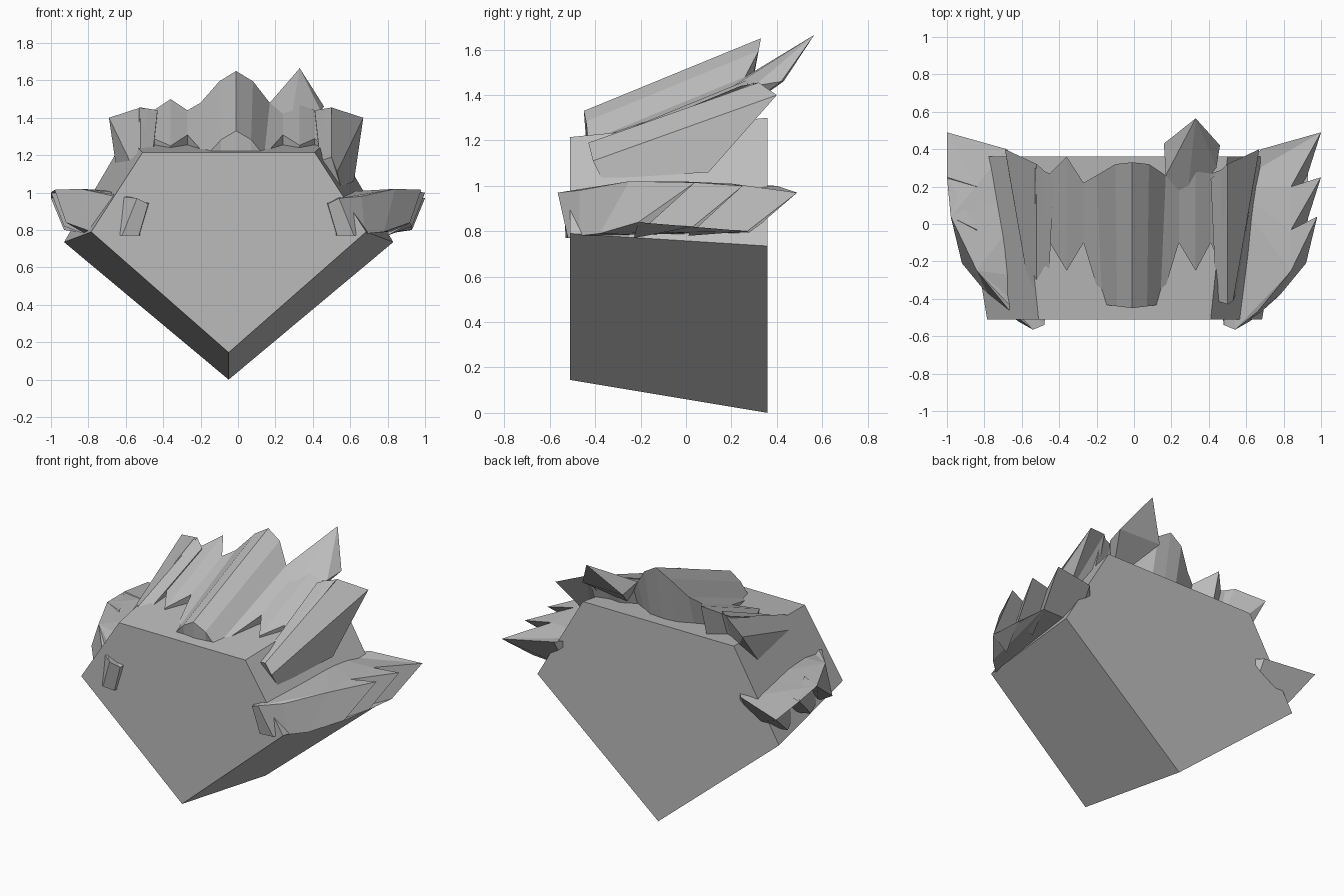
import bpy, bmesh

old = bpy.data.objects.get("Cube")
if old:
    bpy.data.objects.remove(old, do_unlink=True)

GREY = (0.5, 0.5, 0.5, 1)
stone = bpy.data.materials.new("stone_grey")
stone.use_nodes = True
stone.diffuse_color = GREY
shader = stone.node_tree.nodes["Principled BSDF"]
shader.inputs["Base Color"].default_value = GREY
shader.inputs["Roughness"].default_value = 0.8


def finish(name, bm):
    bmesh.ops.triangulate(bm, faces=[f for f in bm.faces if len(f.verts) > 4],
                          ngon_method='EAR_CLIP')
    bmesh.ops.recalc_face_normals(bm, faces=bm.faces[:])
    mesh = bpy.data.meshes.new(name)
    bm.to_mesh(mesh)
    bm.free()
    mesh.materials.append(stone)
    obj = bpy.data.objects.new(name, mesh)
    bpy.context.collection.objects.link(obj)
    return obj


def loft(name, rings):
    """Skin a closed solid through rings with equal point counts."""
    bm = bmesh.new()
    rows = [[bm.verts.new(p) for p in ring] for ring in rings]
    n = len(rows[0])
    for a, b in zip(rows, rows[1:]):
        for i in range(n):
            j = (i + 1) % n
            bm.faces.new((a[i], a[j], b[j], b[i]))
    bm.faces.new(rows[0][::-1])
    bm.faces.new(rows[-1])
    return finish(name, bm)


def mirrored(rings, centre):
    return [[(2 * centre - x, y, z) for x, y, z in r] for r in rings]


# Five-sided body, widening toward the back
def body_ring(y, side, side_z, top, top_z, low):
    c = -0.05
    return [(c, y, low), (c + side, y, side_z), (c + top, y, top_z),
            (c - top, y, top_z), (c - side, y, side_z)]


loft("body", [body_ring(-0.51, 0.735, 0.79, 0.46, 1.215, 0.145),
              body_ring(0.36, 0.88, 0.735, 0.55, 1.3, 0)])

# Ridged crown: front x, front y, back x, back y, back height
SLOPE = 0.41
ridges = [(-0.53, -0.28, -0.53, 0.3, 1.455), (-0.45, -0.1, -0.45, 0.27, 1.44),
          (-0.36, -0.25, -0.36, 0.36, 1.5), (-0.27, -0.1, -0.27, 0.22, 1.44),
          (-0.17, -0.43, -0.2, 0.26, 1.48), (-0.09, -0.44, -0.1, 0.32, 1.595),
          (-0.01, -0.45, -0.01, 0.33, 1.65), (0.07, -0.44, 0.08, 0.32, 1.595),
          (0.14, -0.43, 0.17, 0.26, 1.48), (0.24, -0.1, 0.24, 0.22, 1.44),
          (0.33, -0.25, 0.33, 0.28, 1.47), (0.41, -0.1, 0.41, 0.27, 1.44),
          (0.5, -0.3, 0.5, 0.3, 1.455)]
loft("crown_ridges", [[(fx, fy, bz - SLOPE * (by - fy)), (bx, by, bz),
                       (bx, by - 0.08, 1.22), (fx, fy + 0.01, 1.2)]
                      for fx, fy, bx, by, bz in ridges])

# Large spikes over both shoulders
shoulder = [[(0.44, -0.41, 1.17), (0.5, -0.43, 1.19), (0.53, -0.41, 1.11),
             (0.55, -0.37, 1.03), (0.44, -0.3, 1.03)],
            [(0.41, 0.24, 1.44), (0.5, 0.32, 1.455), (0.67, 0.4, 1.4),
             (0.62, 0.1, 1.06), (0.42, 0.12, 1.1)]]
loft("left_shoulder_spike", shoulder)
loft("right_shoulder_spike", mirrored(shoulder, -0.01))

# Three-pointed fin on each side, its front end poking out of the body
fin = [[(0.48, -0.54, 0.94), (0.54, -0.565, 0.97), (0.66, -0.47, 0.98),
        (0.84, -0.25, 1.02), (0.98, 0.04, 1.015), (0.84, -0.03, 1.02),
        (1, 0.25, 1), (0.84, 0.2, 1.01), (1, 0.49, 0.97),
        (0.68, 0.4, 1), (0.5, 0.2, 1), (0.45, -0.3, 0.98)],
       [(0.53, -0.53, 0.77), (0.62, -0.52, 0.77), (0.68, -0.47, 0.78),
        (0.78, -0.38, 0.79), (0.92, -0.21, 0.84), (0.8, -0.23, 0.77),
        (0.93, 0.03, 0.82), (0.8, 0.01, 0.78), (0.93, 0.27, 0.8),
        (0.68, 0.28, 0.79), (0.5, 0.2, 0.8), (0.45, -0.3, 0.8)]]
loft("left_side_fin", fin)
loft("right_side_fin", mirrored(fin, 0))

# Single tall spike leaning back
bm = bmesh.new()
base = [bm.verts.new(p) for p in
        [(0.16, 0.43, 1.46), (0.17, 0.26, 1.48), (0.28, 0.1, 1.37),
         (0.44, 0.3, 1.44), (0.46, 0.42, 1.46), (0.33, 0.3, 1.4)]]
tip = bm.verts.new((0.33, 0.565, 1.665))
root = bm.verts.new((0.31, 0.16, 1.27))
for a, b in zip(base, base[1:] + base[:1]):
    bm.faces.new((a, b, tip))
    bm.faces.new((b, a, root))
bmesh.ops.delete(bm, geom=[base[5]], context='VERTS')
bm.faces.new((base[4], base[0], tip))
bm.faces.new((base[0], base[4], root))
finish("back_spike", bm)
